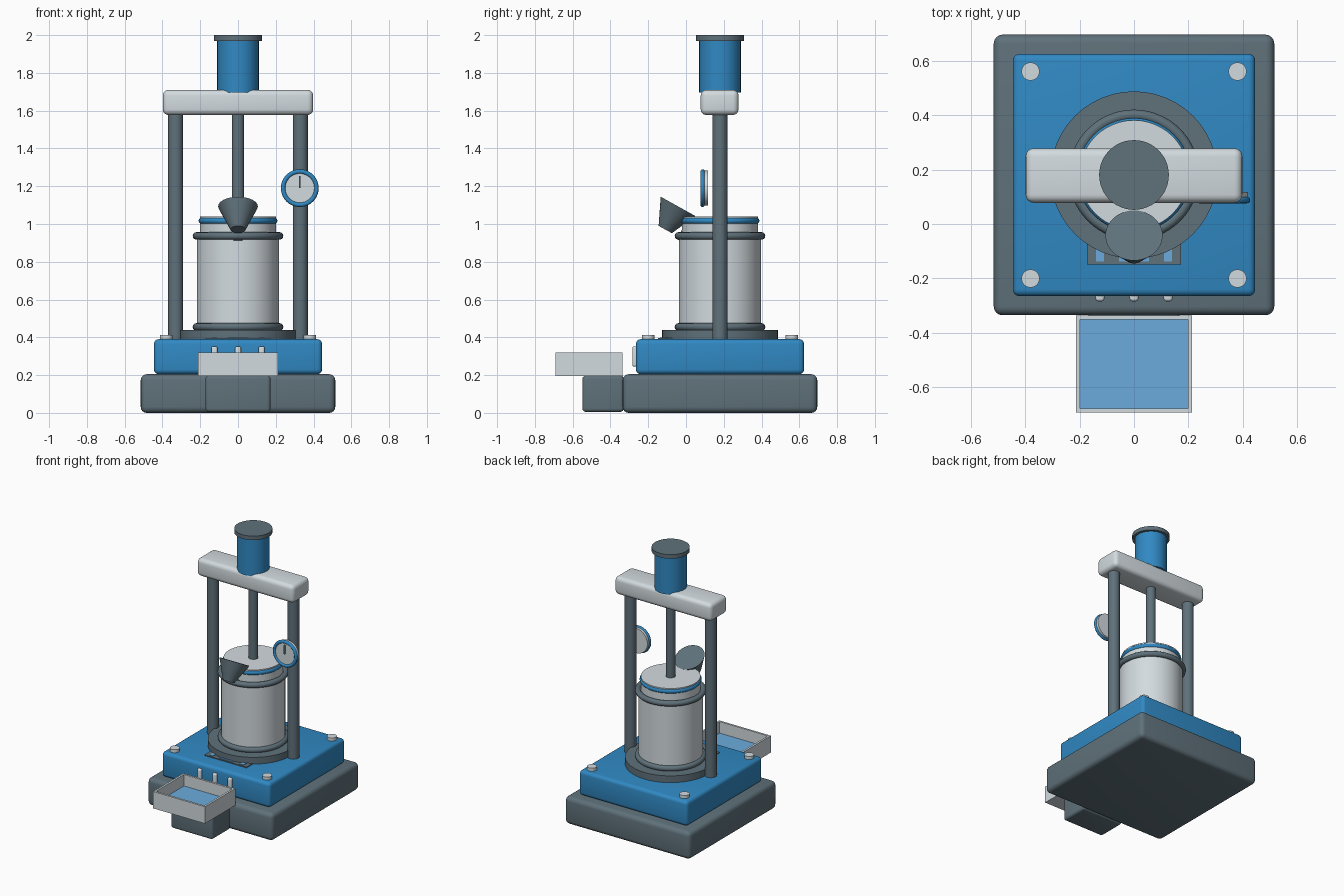
import bpy, bmesh, math
from mathutils import Vector

if "Cube" in bpy.data.objects:
    bpy.data.objects.remove(bpy.data.objects["Cube"])

CY = 0.18  # depth axis of the press


def material(name, rgb):
    m = bpy.data.materials.new(name)
    m.diffuse_color = (*rgb, 1)
    m.use_nodes = True
    m.node_tree.nodes["Principled BSDF"].inputs["Base Color"].default_value = m.diffuse_color
    return m


SLATE = material("slate", (0.115, 0.165, 0.195))
BLUE = material("blue", (0.03, 0.25, 0.55))
LIGHT = material("light_metal", (0.65, 0.71, 0.74))
LIQUID = material("pale_blue", (0.15, 0.41, 0.72))


def finish(ob, name, mat):
    ob.name = name
    ob.data.materials.append(mat)
    bpy.ops.object.select_all(action='DESELECT')
    ob.select_set(True)
    bpy.context.view_layer.objects.active = ob
    bpy.ops.object.shade_smooth_by_angle(angle=math.radians(35))
    return ob


def box(name, lo, hi, mat, bevel=0.0):
    bm = bmesh.new()
    bmesh.ops.create_cube(bm, size=1)
    lo, hi = Vector(lo), Vector(hi)
    for v in bm.verts:
        v.co = (lo + hi) / 2 + v.co * (hi - lo)
    if bevel:
        bmesh.ops.bevel(bm, geom=bm.edges[:], offset=bevel, segments=4,
                        profile=0.5, affect='EDGES')
    me = bpy.data.meshes.new(name)
    bm.to_mesh(me)
    bm.free()
    ob = bpy.data.objects.new(name, me)
    bpy.context.collection.objects.link(ob)
    return finish(ob, name, mat)


def cyl(name, x, y, z0, z1, r, mat):
    bpy.ops.mesh.primitive_cylinder_add(vertices=48, radius=r, depth=z1 - z0,
                                        location=(x, y, (z0 + z1) / 2))
    return finish(bpy.context.object, name, mat)


def ring(name, loc, major, minor, mat, rot=(0, 0, 0)):
    bpy.ops.mesh.primitive_torus_add(major_segments=56, minor_segments=12, location=loc,
                                     rotation=rot, major_radius=major, minor_radius=minor)
    return finish(bpy.context.object, name, mat)


# Base and housing
box("base_plinth", (-0.515, -0.335, 0), (0.515, 0.695, 0.205), SLATE, 0.032)
box("housing", (-0.445, -0.265, 0.205), (0.445, 0.625, 0.39), BLUE, 0.025)
for sx in (-1, 1):
    for y in (-0.20, 0.56):
        cyl("corner_bolt", 0.38 * sx, y, 0.37, 0.413, 0.033, LIGHT)

# Chamber with seal rings and lid
cyl("chamber_flange", 0, CY, 0.38, 0.44, 0.307, SLATE)
cyl("chamber_body", 0, CY, 0.43, 0.945, 0.217, LIGHT)
ring("chamber_lower_ring", (0, CY, 0.455), 0.22, 0.02, SLATE)
ring("chamber_upper_ring", (0, CY, 0.937), 0.22, 0.02, SLATE)
cyl("piston", 0, CY, 0.93, 1.04, 0.201, LIGHT)
ring("piston_seal", (0, CY, 1.017), 0.192, 0.017, BLUE)

# Frame, ram and motor
for sx in (-1, 1):
    cyl("frame_column", 0.33 * sx, CY, 0.38, 1.60, 0.04, SLATE)
box("crossbar", (-0.398, 0.078, 1.577), (0.398, 0.278, 1.71), LIGHT, 0.03)
cyl("ram_rod", 0, CY, 1.03, 1.60, 0.033, SLATE)
cyl("motor", 0, CY, 1.695, 1.975, 0.11, BLUE)
cyl("motor_cap", 0, CY, 1.97, 2.0, 0.128, SLATE)

# Tilted filling hopper and its neck
tilt = (math.radians(-29), 0, 0)
bpy.ops.mesh.primitive_cone_add(vertices=48, radius1=0.04, radius2=0.105, depth=0.14,
                                location=(0, -0.076, 1.032), rotation=tilt)
finish(bpy.context.object, "hopper", SLATE)
neck = cyl("hopper_neck", 0, 0.0, 0.90, 1.00, 0.028, SLATE)
neck.rotation_euler = tilt

# Pressure gauge
gx, gz, face = 0.327, 1.19, (math.pi / 2, 0, 0)
dial = cyl("gauge_dial", gx, 0.101, gz - 0.0165, gz + 0.0165, 0.092, LIGHT)
dial.rotation_euler = face
ring("gauge_rim", (gx, 0.088, gz), 0.088, 0.012, BLUE, face)
box("gauge_needle", (gx - 0.005, 0.076, gz), (gx + 0.005, 0.09, gz + 0.065), SLATE)

# Control panel and display segments on top of the housing
box("control_panel", (-0.173, -0.148, 0.38), (0.173, 0.0, 0.396), SLATE)
for x in (-0.125, 0.125):
    box("panel_window", (x - 0.015, -0.137, 0.39), (x + 0.015, -0.06, 0.4), LIQUID)
box("panel_strip", (-0.055, -0.138, 0.39), (0.055, -0.125, 0.4), LIQUID)

# Front buttons
for x in (-0.125, 0, 0.125):
    box("front_lever", (x - 0.016, -0.284, 0.245), (x + 0.016, -0.255, 0.352), LIGHT, 0.01)

# Collecting tray on its support
box("tray_support", (-0.172, -0.548, 0.005), (0.172, -0.33, 0.198), SLATE, 0.018)
X, Y0, Y1, Z0, Z1, W = 0.213, -0.692, -0.336, 0.195, 0.32, 0.015
box("tray_floor", (-X, Y0, Z0), (X, Y1, Z0 + 0.015), LIGHT)
for sx in (-1, 1):
    a, b = sorted((sx * X, sx * (X - W)))
    box("tray_side", (a, Y0, Z0), (b, Y1, Z1), LIGHT)
box("tray_front", (-X + W, Y0, Z0), (X - W, Y0 + W, Z1), LIGHT)
box("tray_back", (-X + W, Y1 - W, Z0), (X - W, Y1, Z1), LIGHT)
box("tray_liquid", (-X + W, Y0 + W, Z0 + 0.01), (X - W, Y1 - W, 0.235), LIQUID)
